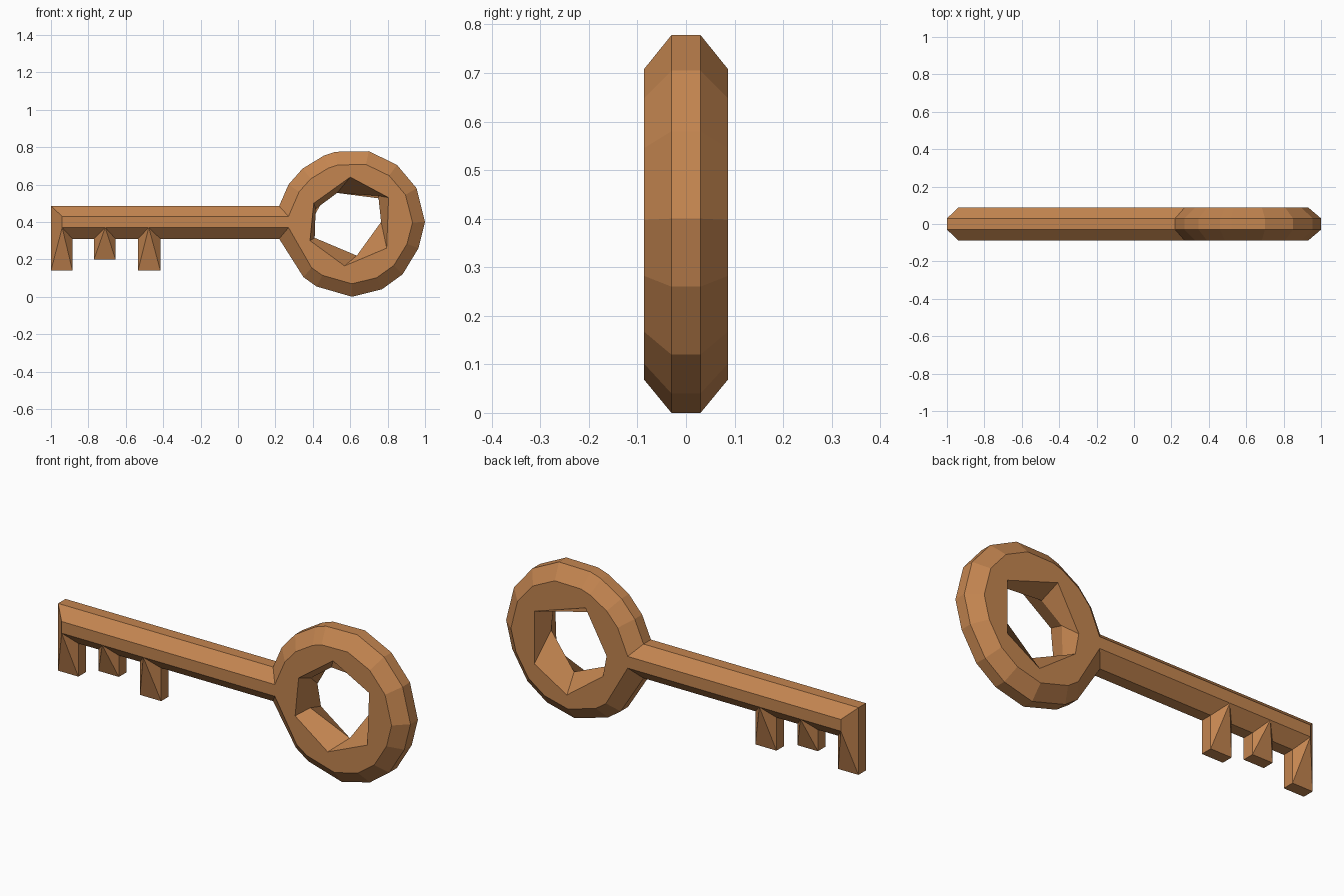
import bpy, bmesh

if "Cube" in bpy.data.objects:
    bpy.data.objects.remove(bpy.data.objects["Cube"])

mat = bpy.data.materials.new("copper_brown")
mat.diffuse_color = (0.55, 0.235, 0.08, 1)
mat.use_nodes = True
mat.node_tree.nodes["Principled BSDF"].inputs["Base Color"].default_value = mat.diffuse_color

IN, OUT = 0.03, 0.087        # half depths of the narrow and wide edges


def finish(bm, name):
    bmesh.ops.recalc_face_normals(bm, faces=bm.faces)
    me = bpy.data.meshes.new(name)
    bm.to_mesh(me)
    bm.free()
    me.materials.append(mat)
    ob = bpy.data.objects.new(name, me)
    bpy.context.collection.objects.link(ob)
    return ob


def hull(name, pts):
    bm = bmesh.new()
    for p in pts:
        bm.verts.new(p)
    bmesh.ops.convex_hull(bm, input=bm.verts)
    return finish(bm, name)


def loop(bm, pts, y):
    return [bm.verts.new((x, y, z)) for x, z in pts]


def bridge(bm, a, b, start=0):
    n = len(a)
    for i in range(start, n):
        j = (i + 1) % n
        bm.faces.new((a[i], a[j], b[j], b[i]))


def annulus(bm, a, b):
    edges = []
    for l in (a, b):
        for i in range(len(l)):
            pair = (l[i], l[(i + 1) % len(l)])
            edges.append(bm.edges.get(pair) or bm.edges.new(pair))
    bmesh.ops.triangle_fill(bm, use_beauty=True, edges=edges)


# Shaft: eight-sided bar with a chamfered tip
bm = bmesh.new()
section = [(-IN, .31), (IN, .31), (OUT, .37), (OUT, .43),
           (IN, .485), (-IN, .485), (-OUT, .43), (-OUT, .37)]
tip = [bm.verts.new((-1 if abs(y) == IN else -.94, y, z)) for y, z in section]
end = [bm.verts.new((.22 if abs(y) == IN else .27, y, z)) for y, z in section]
bridge(bm, tip, end)
for idx in ((0, 1, 4, 5), (1, 2, 3, 4), (0, 5, 6, 7)):
    bm.faces.new([tip[i] for i in idx])
finish(bm, "shaft")

# Teeth: blocks that flare up to the widest line of the shaft
for k, (x0, x1, apex, z0) in enumerate([(-1, -.885, -.94, .14),
                                        (-.77, -.655, -.71, .20),
                                        (-.535, -.415, -.477, .14)]):
    pts = [(x, s * IN, z) for x in (x0, x1) for s in (-1, 1) for z in (z0, .31)]
    pts += [(apex, s * OUT, .37) for s in (-1, 1)]
    hull(f"tooth_{k + 1}", pts)

# Ring handle: faceted rim, flat faces and an irregular six-sided hole
rim = [(.22, .31), (.22, .485), (.27, .60), (.345, .685), (.46, .755), (.52, .775),
       (.70, .778), (.85, .705), (.955, .58), (1.0, .40), (.965, .26), (.88, .12),
       (.77, .04), (.61, 0), (.42, .055), (.35, .105)]
face = [(.605 + (x - .605) * .83, .385 + (z - .385) * .82) for x, z in rim]
face[:2] = [(.27, .37), (.27, .43)]
hole_front = [(.60, .64), (.805, .53), (.795, .26), (.57, .165), (.385, .30), (.405, .50)]
hole_mid = [(.53, .555), (.75, .54), (.765, .40), (.635, .22), (.41, .315), (.415, .47)]
hole_back = [(.51, .615), (.80, .52), (.80, .25), (.615, .14), (.41, .29), (.39, .40)]

bm = bmesh.new()
rims = [loop(bm, rim, y) for y in (-IN, IN)]
faces = [loop(bm, face, y) for y in (-OUT, OUT)]
holes = [loop(bm, p, y) for p, y in
         ((hole_front, -OUT), (hole_mid, 0), (hole_back, OUT))]
bridge(bm, *rims, start=1)               # first segment is open to the shaft
for r, f in zip(rims, faces):
    bridge(bm, r, f, start=1)
bridge(bm, holes[0], holes[1])
bridge(bm, holes[1], holes[2])
annulus(bm, faces[0], holes[0])
annulus(bm, faces[1], holes[2])
finish(bm, "ring_handle")
